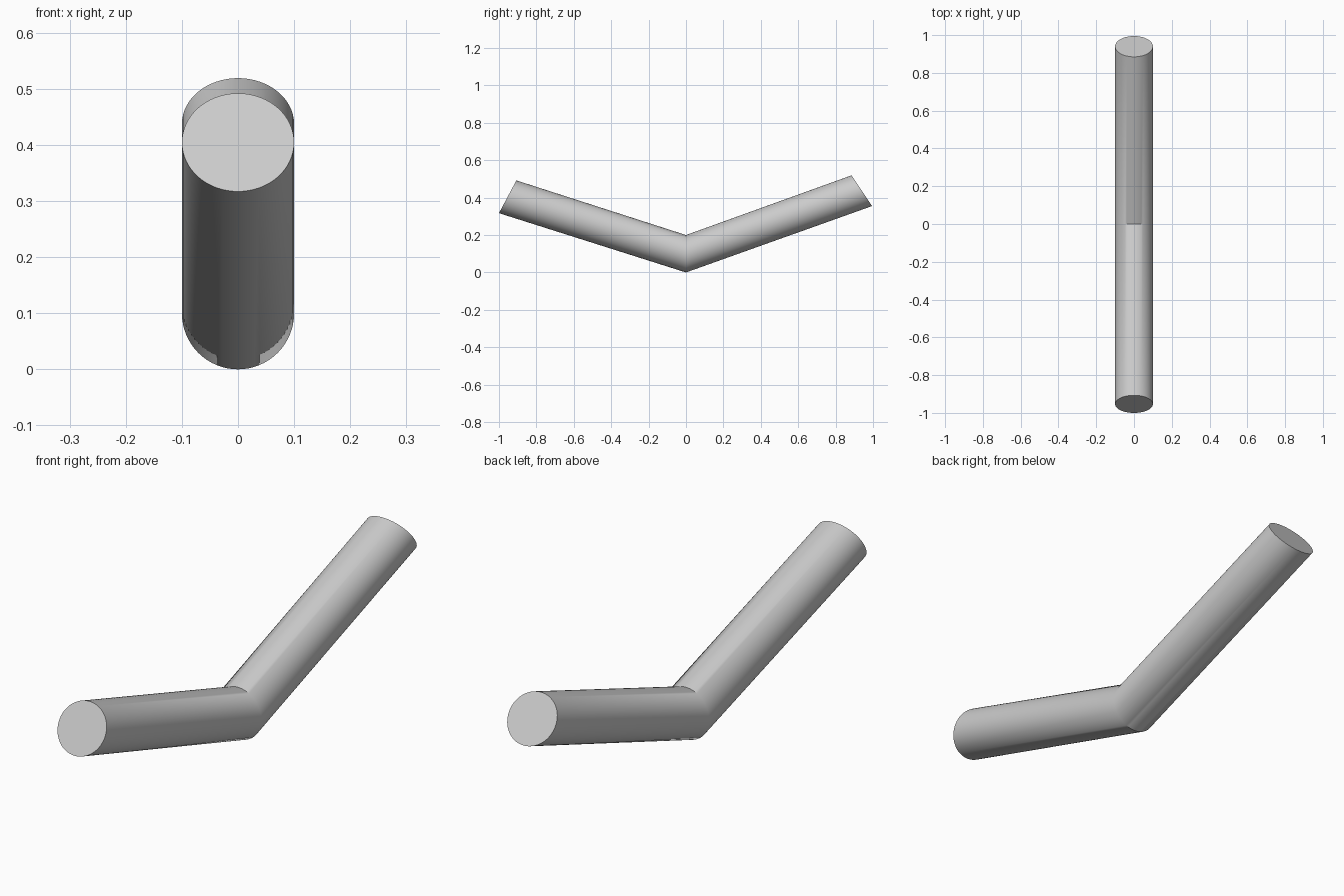
import bpy, bmesh, math
from mathutils import Vector

if "Cube" in bpy.data.objects:
    bpy.data.objects.remove(bpy.data.objects["Cube"])

SIDES = 64
RADIUS = 0.1
# bottom and top (y, z) of each circular section along the bent rod
SECTIONS = [((-1.0, 0.317), (-0.907, 0.492)),
            ((0.0, 0.0), (0.0, 0.2)),
            ((0.995, 0.355), (0.885, 0.519))]

bm = bmesh.new()


def ring(bottom, top):
    low, high = Vector((0, *bottom)), Vector((0, *top))
    centre, up = (low + high) / 2, (high - low) / 2
    verts = []
    for i in range(SIDES):
        a = math.tau * i / SIDES
        verts.append(bm.verts.new(centre + up * math.cos(a) + Vector((RADIUS * math.sin(a), 0, 0))))
    return verts


# tube walls
rings = [ring(*s) for s in SECTIONS]
for a, b in zip(rings, rings[1:]):
    for i in range(SIDES):
        j = (i + 1) % SIDES
        bm.faces.new((a[i], a[j], b[j], b[i]))

# flat end caps
bm.faces.new(rings[0])
bm.faces.new(rings[-1])
bmesh.ops.recalc_face_normals(bm, faces=bm.faces)

mesh = bpy.data.meshes.new("bent_rod")
bm.to_mesh(mesh)
bm.free()
rod = bpy.data.objects.new("bent_rod", mesh)
bpy.context.collection.objects.link(rod)

# smooth sides, crisp ends
bpy.context.view_layer.objects.active = rod
rod.select_set(True)
bpy.ops.object.shade_smooth_by_angle(angle=math.radians(34))
